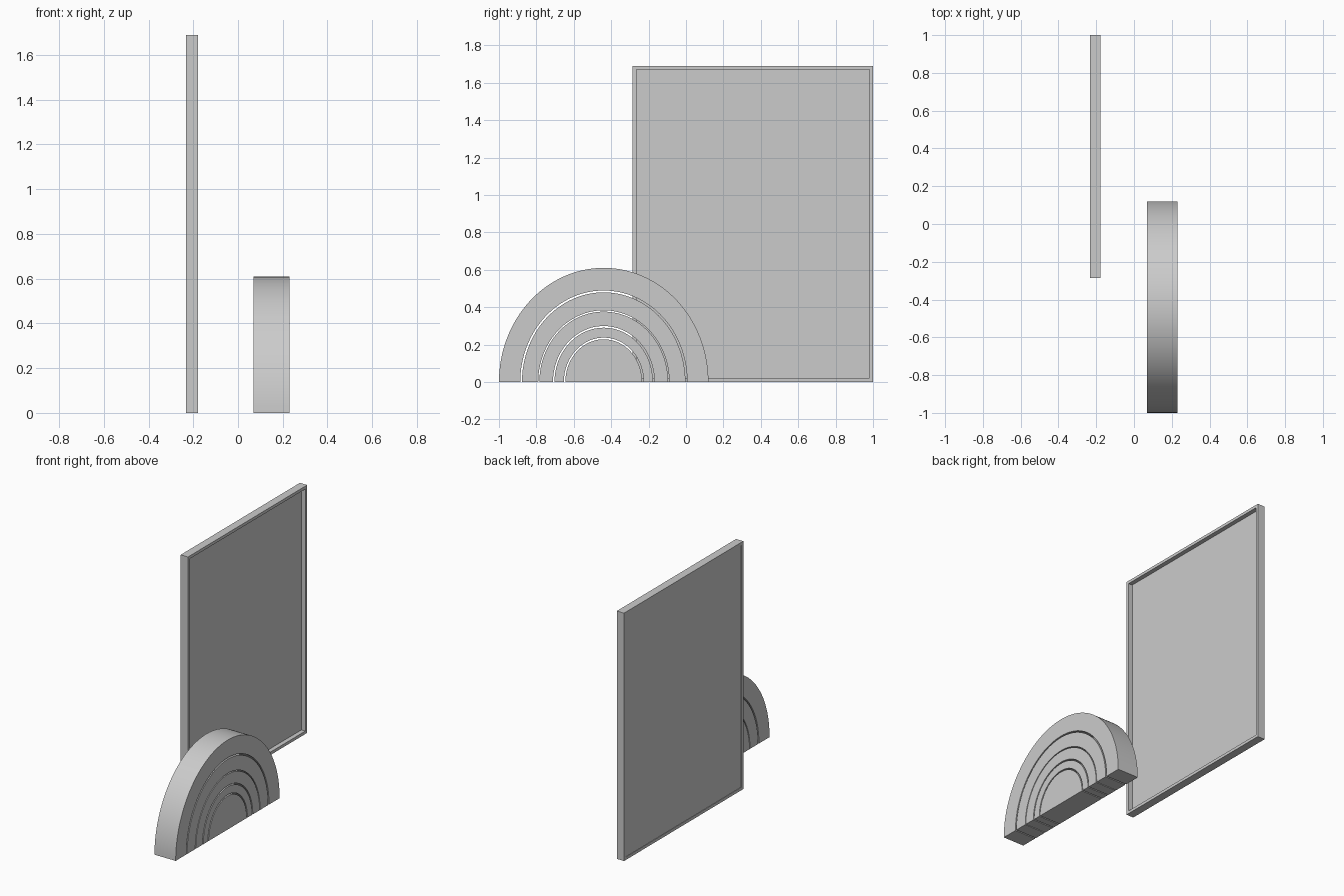
import bpy, bmesh
from math import sin, cos, pi, radians

if "Cube" in bpy.data.objects:
    bpy.data.objects.remove(bpy.data.objects["Cube"])

SEGMENTS = 64


def prism(name, outline, x0, x1):
    """Extrude a (y, z) outline along x."""
    bm = bmesh.new()
    face = bm.faces.new([bm.verts.new((x0, y, z)) for y, z in outline])
    ext = bmesh.ops.extrude_face_region(bm, geom=[face])["geom"]
    bmesh.ops.translate(bm, vec=(x1 - x0, 0, 0),
                        verts=[v for v in ext if isinstance(v, bmesh.types.BMVert)])
    bmesh.ops.recalc_face_normals(bm, faces=bm.faces)
    mesh = bpy.data.meshes.new(name)
    bm.to_mesh(mesh)
    bm.free()
    obj = bpy.data.objects.new(name, mesh)
    bpy.context.collection.objects.link(obj)
    return obj


def arc(ry, rz, yc=-0.44):
    return [(yc + ry * cos(pi * i / SEGMENTS), rz * sin(pi * i / SEGMENTS))
            for i in range(SEGMENTS + 1)]


def smooth(obj):
    bpy.ops.object.select_all(action='DESELECT')
    obj.select_set(True)
    bpy.context.view_layer.objects.active = obj
    bpy.ops.object.shade_smooth_by_angle(angle=radians(30))


def bar(name, x0, x1, y0, y1, z0, z1):
    return prism(name, [(y0, z0), (y1, z0), (y1, z1), (y0, z1)], x0, x1)


# Nested arches with narrow gaps: outer and inner half-axes (y, z)
arches = [((0.56, 0.61), (0.446, 0.489)),
          ((0.437, 0.479), (0.35, 0.383)),
          ((0.344, 0.376), (0.271, 0.299)),
          ((0.263, 0.290), (0.213, 0.237))]
for i, (outer, inner) in enumerate(arches):
    smooth(prism(f"arch_{i + 1}", arc(*outer) + arc(*inner)[::-1], 0.07, 0.23))

# Solid half-round core
smooth(prism("arch_core", arc(0.205, 0.228), 0.07, 0.23))

# Upright board: frame of two stiles and two rails around a recessed panel
X0, X1, Y0, Y1, H, B = -0.233, -0.178, -0.285, 1.0, 1.69, 0.02
for name, y in (("frame_stile_front", Y0), ("frame_stile_back", Y1 - B)):
    bar(name, X0, X1, y, y + B, 0, H)
for name, z in (("frame_rail_bottom", 0), ("frame_rail_top", H - B)):
    bar(name, X0, X1, Y0 + B, Y1 - B, z, z + B)
bar("board_panel", X0 + 0.003, X1 - 0.03, Y0 + B, Y1 - B, B, H - B)
